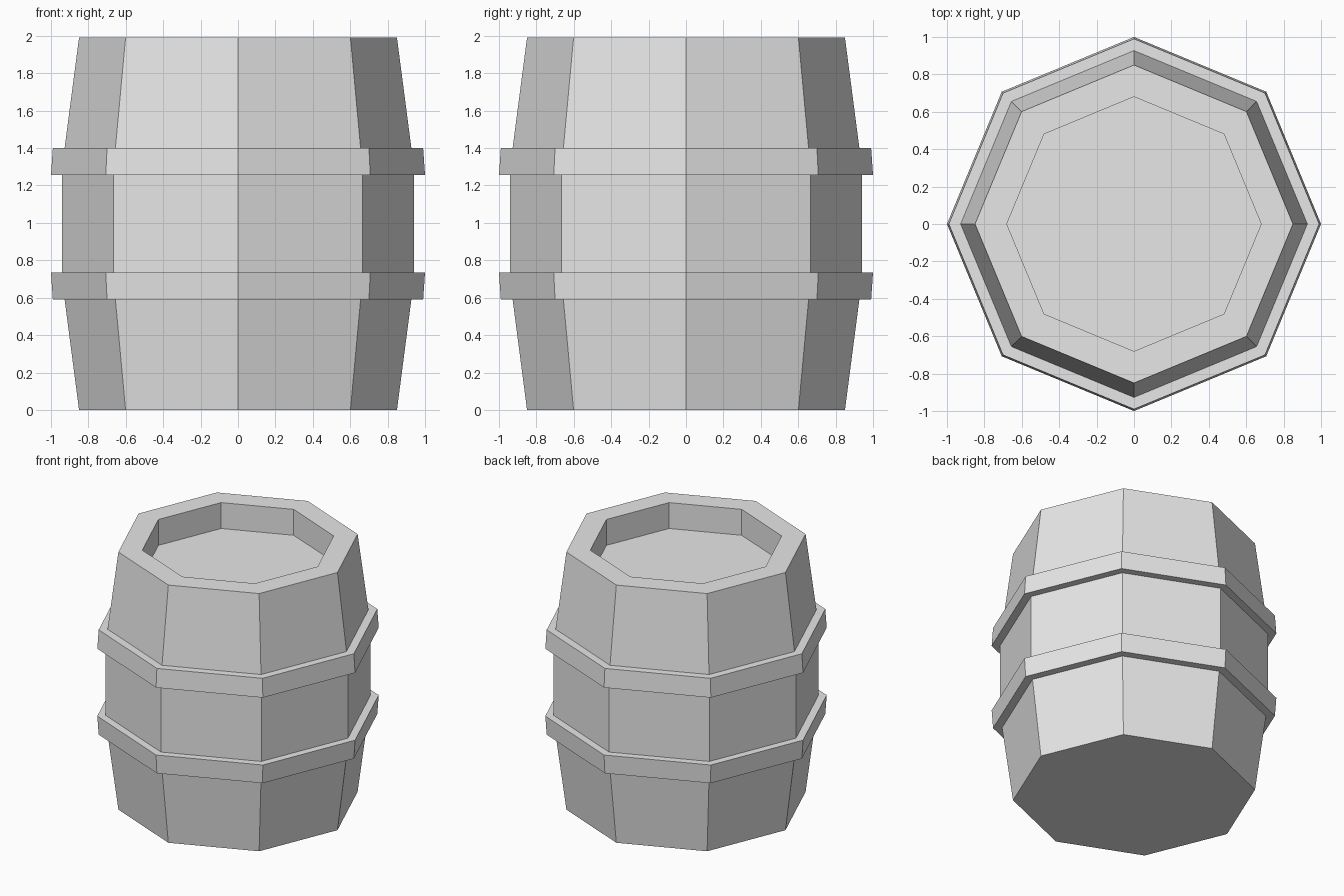
import bpy
import bmesh
from math import cos, sin, tau

SIDES = 8

if "Cube" in bpy.data.objects:
    bpy.data.objects.remove(bpy.data.objects["Cube"], do_unlink=True)

grey = bpy.data.materials.new("plain grey")
grey.use_nodes = True
colour = (0.8, 0.8, 0.8, 1.0)
grey.diffuse_color = colour
grey.node_tree.nodes["Principled BSDF"].inputs["Base Color"].default_value = colour


def lathe(name, profile, closed):
    """Turn a (radius, height) profile into a flat-sided solid.
    A closed profile makes a ring; an open one gets a cap at each end."""
    bm = bmesh.new()
    rings = [[bm.verts.new((r * cos(tau * i / SIDES), r * sin(tau * i / SIDES), z))
              for i in range(SIDES)] for r, z in profile]
    pairs = list(zip(rings, rings[1:]))
    if closed:
        pairs.append((rings[-1], rings[0]))
    else:
        bm.faces.new(rings[0])
        bm.faces.new(rings[-1])
    for a, b in pairs:
        for i in range(SIDES):
            j = (i + 1) % SIDES
            bm.faces.new((a[i], a[j], b[j], b[i]))
    bmesh.ops.recalc_face_normals(bm, faces=bm.faces)
    mesh = bpy.data.meshes.new(name)
    bm.to_mesh(mesh)
    bm.free()
    mesh.materials.append(grey)
    obj = bpy.data.objects.new(name, mesh)
    bpy.context.collection.objects.link(obj)
    return obj


HEIGHT = 1.99

# Bulging staves with a recessed lid
lathe("barrel_body", [(0.85, 0), (0.927, 0.59), (0.94, 0.735),
                      (0.94, HEIGHT - 0.735), (0.927, HEIGHT - 0.59),
                      (0.85, HEIGHT), (0.68, HEIGHT), (0.68, 1.79)], False)

# Two hoops, mirrored about the middle and widest towards it
hoop = [(0.9, 0.59), (0.99, 0.59), (1.0, 0.735), (0.9, 0.735)]
lathe("lower_hoop", hoop, True)
lathe("upper_hoop", [(r, HEIGHT - z) for r, z in hoop], True)
